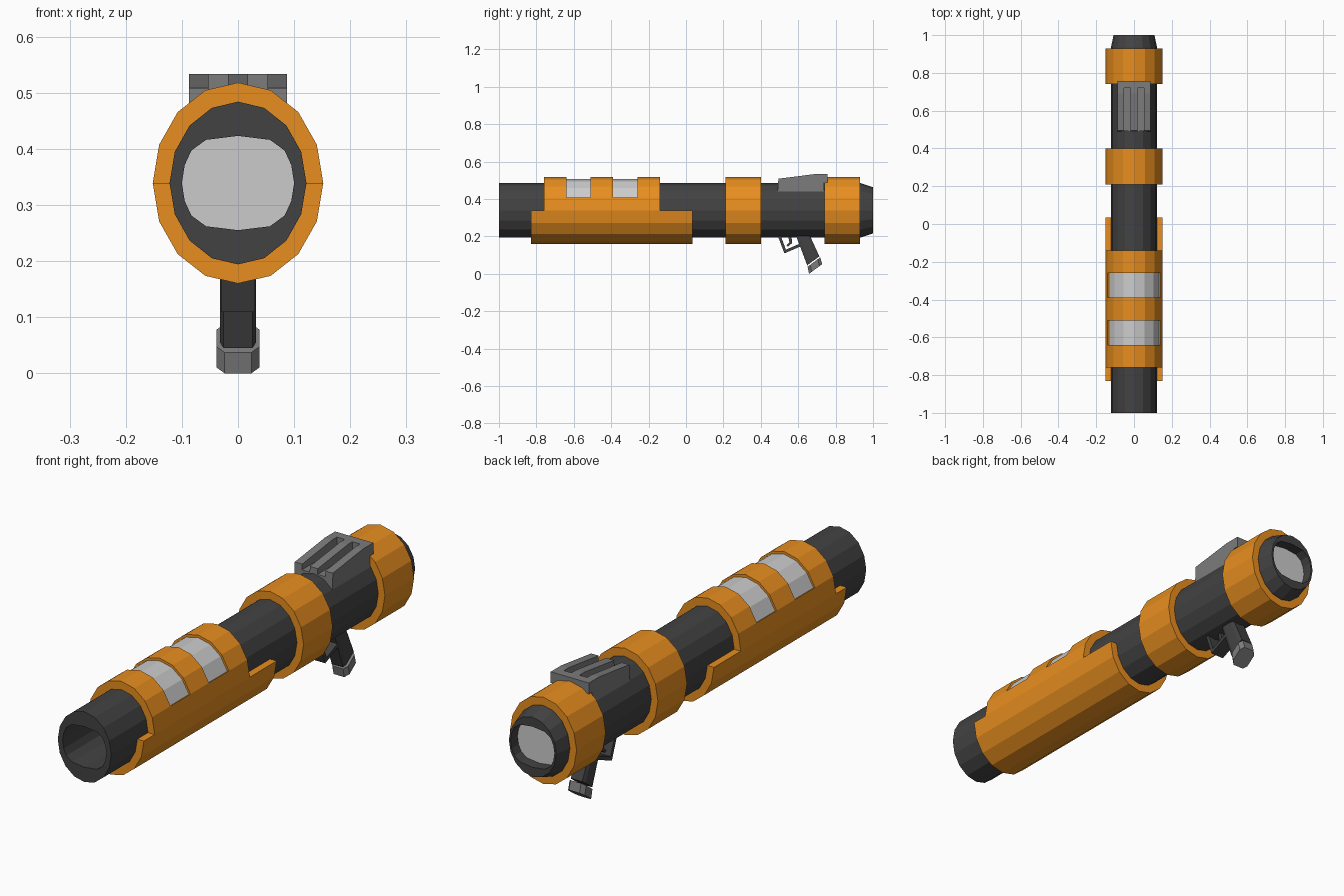
import bpy, bmesh
from math import sin, cos, pi

if "Cube" in bpy.data.objects:
    bpy.data.objects.remove(bpy.data.objects["Cube"])

ZC, N = 0.339, 16   # tube axis height, sides


def material(name, rgb):
    m = bpy.data.materials.new(name)
    m.diffuse_color = (*rgb, 1)
    m.use_nodes = True
    m.node_tree.nodes["Principled BSDF"].inputs["Base Color"].default_value = m.diffuse_color
    return m


ORANGE = material("orange", (0.80, 0.27, 0.014))
DARK = material("dark", (0.055, 0.055, 0.055))
MID = material("mid_grey", (0.20, 0.20, 0.20))
LIGHT = material("light_grey", (0.65, 0.65, 0.65))


def finish(name, bm, mat):
    bmesh.ops.remove_doubles(bm, verts=bm.verts, dist=1e-5)
    bmesh.ops.recalc_face_normals(bm, faces=bm.faces)
    me = bpy.data.meshes.new(name)
    bm.to_mesh(me)
    bm.free()
    ob = bpy.data.objects.new(name, me)
    bpy.context.collection.objects.link(ob)
    if mat:
        me.materials.append(mat)
    return ob


def loft(name, rings, mat, loop=False):
    """Skin a list of equal-length point rings; loop joins last to first."""
    bm = bmesh.new()
    vs = [[bm.verts.new(p) for p in r] for r in rings]
    n = len(vs[0])
    pairs = list(zip(vs, vs[1:])) + ([(vs[-1], vs[0])] if loop else [])
    for a, b in pairs:
        for k in range(n):
            bm.faces.new((a[k], a[(k + 1) % n], b[(k + 1) % n], b[k]))
    if not loop:
        bm.faces.new(vs[0])
        bm.faces.new(vs[-1])
    return finish(name, bm, mat)


def prism(name, pts, x0, x1, mat):
    """Side profile of (y, z) points extruded across x."""
    return loft(name, [[(x, y, z) for y, z in pts] for x in (x0, x1)], mat)


def polar(k, y, r):
    a = 2 * pi * k / N
    return (r[0] * sin(a), y, ZC + r[1] * cos(a))


def oval(y, rx, rz):
    return [polar(k, y, (rx, rz)) for k in range(N)]


def shell(name, cuts, outer, inner, mat, filled=lambda i, k: True):
    """Faceted sleeve made of cells (length interval i, side k), some left out."""
    bm = bmesh.new()
    M = len(cuts) - 1
    has = lambda i, k: 0 <= i < M and filled(i, k % N)

    def quad(*pts):
        bm.faces.new([bm.verts.new(polar(k, cuts[i], r)) for i, k, r in pts])

    for i in range(M):
        for k in range(N):
            if not has(i, k):
                continue
            for r in (outer, inner):
                quad((i, k, r), (i + 1, k, r), (i + 1, k + 1, r), (i, k + 1, r))
            for di, e in ((-1, i), (1, i + 1)):
                if not has(i + di, k):
                    quad((e, k, outer), (e, k + 1, outer), (e, k + 1, inner), (e, k, inner))
            for dk, e in ((-1, k), (1, k + 1)):
                if not has(i, k + dk):
                    quad((i, e, outer), (i + 1, e, outer), (i + 1, e, inner), (i, e, inner))
    return finish(name, bm, mat)


# Launch tube with squarish bore and tapered tail
quarter = [(0, .084), (.057, .077), (.083, .058), (.095, .032), (.1, 0)]
half = quarter + [(x, -z) for x, z in quarter[-2::-1]]
bore = half + [(-x, z) for x, z in half[-2:0:-1]]


def bore_ring(y):
    return [(x, y, ZC + z) for x, z in bore]


loft("tube", [oval(-1, .122, .145), oval(.935, .122, .145), oval(1, .108, .123),
              bore_ring(1), bore_ring(-1)], DARK, loop=True)
loft("bore_plate", [bore_ring(.94), bore_ring(.955)], LIGHT)

# Orange sleeves
OUT, TUBE = (.152, .179), (.121, .144)
shell("middle_ring", [.21, .40], OUT, TUBE, ORANGE)
shell("rear_ring", [.74, .93], OUT, TUBE, ORANGE)
top = lambda k: k < 3 or k > 12


def body_cell(i, k):
    if 4 <= k < 12:          # lower half runs full length
        return True
    return 1 <= i <= 5 and not (i in (2, 4) and top(k))


shell("front_sleeve", [-.83, -.76, -.64, -.51, -.39, -.26, -.14, .035],
      OUT, TUBE, ORANGE, body_cell)

# Light panels in the two windows
for n, (a, b) in enumerate(((-.64, -.51), (-.39, -.26))):
    shell(f"window_panel_{n + 1}", [a, b], (.145, .168), TUBE, LIGHT, lambda i, k: top(k))

# Sight block with two slots
sight = prism("sight", [(.49, .44), (.494, .508), (.69, .533), (.757, .533),
                        (.757, .487), (.737, .487), (.737, .44)], -.087, .087, MID)
for s in (-1, 1):
    cut = prism("slot_cutter", [(.45, .485), (.72, .485), (.72, .6), (.45, .6)],
                s * .0355 - .0175, s * .0355 + .0175, MID)
    cut.hide_render = True
    cut.hide_viewport = True
    mod = sight.modifiers.new("slot", "BOOLEAN")
    mod.operation, mod.solver, mod.object = "DIFFERENCE", "EXACT", cut


# Grip and its foot: chamfered rectangular sections along a raked axis
def section(front, back, w, c):
    def at(x, t):
        return (x, *(f + (b - f) * t for f, b in zip(front, back)))
    return [at(*p) for p in ((-w + c, 0), (w - c, 0), (w, .2), (w, .8),
                             (w - c, 1), (-w + c, 1), (-w, .8), (-w, .2))]


loft("grip", [section((.582, .22), (.655, .22), .032, .006),
              section((.648, .045), (.713, .093), .032, .006)], DARK)
loft("grip_foot", [section((.650, .037), (.718, .088), .038, .014),
                   section((.658, 0), (.728, .051), .038, .014)], MID)

# Trigger guard and trigger
prism("trigger_guard", [(.488, .21), (.526, .109), (.622, .150), (.616, .164),
                        (.534, .129), (.504, .21)], -.03, .03, DARK)
prism("trigger", [(.545, .21), (.553, .168), (.538, .152), (.546, .145),
                  (.568, .165), (.562, .21)], -.012, .012, DARK)
